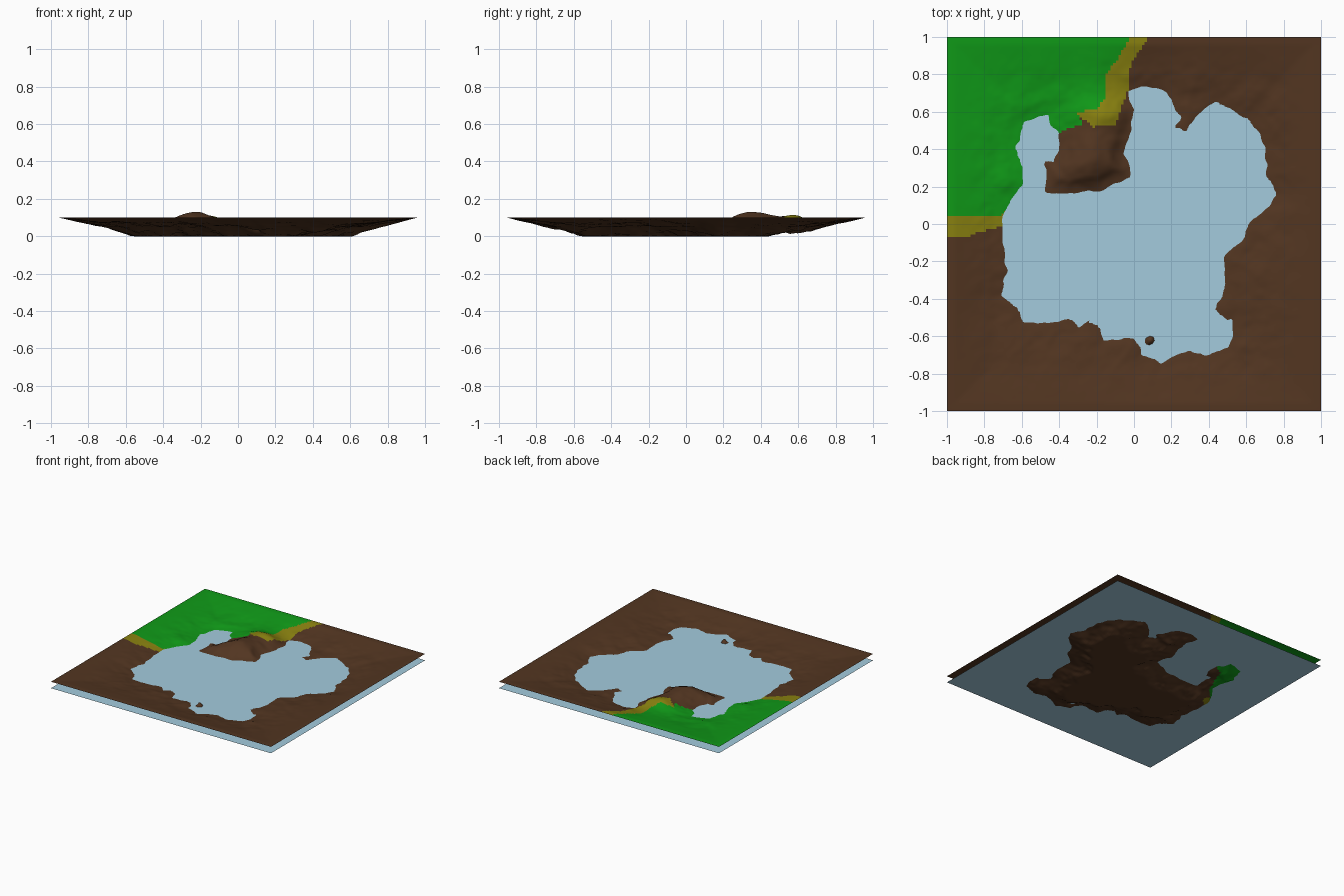
import bpy, bmesh, math
from mathutils import Vector, noise

if "Cube" in bpy.data.objects:
    bpy.data.objects.remove(bpy.data.objects["Cube"])

N = 144            # terrain grid cells per side
WATER = 0.047      # water level
RIM = 0.10         # height of the flat outer rim

# Shoreline traced clockwise from the top
SHORE = [(-.03, .71), (.04, .74), (.14, .72), (.20, .67), (.21, .61), (.25, .57), (.22, .52),
         (.29, .48), (.30, .53), (.33, .57), (.38, .62), (.44, .65), (.52, .61), (.61, .56),
         (.67, .48), (.70, .40), (.71, .26), (.76, .16), (.72, .09), (.61, 0), (.58, -.09),
         (.47, -.18), (.49, -.30), (.47, -.38), (.43, -.46), (.49, -.52), (.53, -.50),
         (.53, -.59), (.50, -.66), (.40, -.70), (.29, -.68), (.14, -.74), (.04, -.70),
         (.03, -.65), (0, -.61), (-.16, -.62), (-.19, -.54), (-.24, -.51), (-.29, -.55),
         (-.34, -.50), (-.45, -.53), (-.59, -.52), (-.62, -.45), (-.71, -.38), (-.68, -.25),
         (-.70, -.09), (-.71, .02), (-.66, .13), (-.59, .21), (-.60, .32), (-.63, .40),
         (-.59, .54), (-.46, .59), (-.45, .53), (-.40, .49), (-.40, .40), (-.43, .33),
         (-.49, .34), (-.47, .29), (-.48, .17), (-.34, .16), (-.26, .18), (-.18, .17),
         (-.12, .21), (-.02, .25), (-.02, .31), (-.06, .38), (-.02, .48), (0, .61)]
# Ground colour regions
GRASS = [(-1.1, 1.1), (0, 1.1), (-.03, .98), (-.09, .88), (-.15, .80), (-.15, .68), (-.20, .61),
         (-.31, .60), (-.27, .54), (-.40, .49), (-.47, .45), (-.57, .20), (-.72, .04), (-1.1, .04)]
SAND = [[(-.1, 1.1), (.10, 1.1), (.07, .99), (-.02, .85), (-.03, .72), (-.07, .62), (-.10, .53),
         (-.22, .52), (-.33, .61), (-.2, .8)],
        [(-1.1, .06), (-.6, .10), (-.69, -.01), (-.85, -.05), (-.9, -.07), (-1.1, -.07)]]


def inside(poly, x, y):
    hit = False
    for i, (x1, y1) in enumerate(poly):
        x0, y0 = poly[i - 1]
        if (y0 > y) != (y1 > y) and x < (x1 - x0) * (y - y0) / (y1 - y0) + x0:
            hit = not hit
    return hit


def shore_distance(x, y):
    """Signed distance to the shoreline: positive on land."""
    best = 9.0
    for i, (bx, by) in enumerate(SHORE):
        ax, ay = SHORE[i - 1]
        dx, dy = bx - ax, by - ay
        t = max(0, min(1, ((x - ax) * dx + (y - ay) * dy) / (dx * dx + dy * dy)))
        best = min(best, (ax + t * dx - x) ** 2 + (ay + t * dy - y) ** 2)
    return math.sqrt(best) * (-1 if inside(SHORE, x, y) else 1)


def bump(x, y, cx, cy, sx, sy):
    return math.exp(-((x - cx) / sx) ** 2 - ((y - cy) / sy) ** 2)


def height(x, y):
    p = Vector((x, y, 0))
    d = shore_distance(x, y)
    edge = max(0.0, 0.96 - max(abs(x), abs(y)))
    rough = noise.fractal(p * 7, 1.0, 2.0, 4)
    d += 0.012 * noise.noise(p * 22)
    if d < 0:   # lake bed, flat at the bottom
        z = WATER + 0.31 * d + 0.02 * rough * min(1, -d * 8)
        z += 0.05 * bump(x, y, .09, -.62, .022, .022)
        return max(0.0, z)
    z = WATER + (RIM - WATER) * d / (d + edge + 1e-6)
    on_land = min(1, d / 0.07)
    z += on_land * (0.062 * bump(x, y, -.21, .38, .15, .13)
                    + 0.03 * bump(x, y, -.30, .27, .16, .10)
                    + 0.045 * bump(x, y, -.17, .58, .13, .08))
    if edge > 0:
        z += 0.011 * rough * on_land * min(1, edge * 4) * math.exp(-d * 2)
    hill = bump(x, y, -.21, .40, .3, .3)
    return min(z, RIM + 0.03 * min(1, hill * 1.1))


def material(name, rgb):
    m = bpy.data.materials.new(name)
    m.diffuse_color = (*rgb, 1)
    m.use_nodes = True
    m.node_tree.nodes["Principled BSDF"].inputs["Base Color"].default_value = m.diffuse_color
    return m


def sheet(name, cells, mats):
    bm = bmesh.new()
    bmesh.ops.create_grid(bm, x_segments=cells, y_segments=cells, size=1)
    me = bpy.data.meshes.new(name)
    ob = bpy.data.objects.new(name, me)
    bpy.context.collection.objects.link(ob)
    for m in mats:
        me.materials.append(m)
    return bm, me, ob


# Terrain basin
bm, me, terrain = sheet("terrain", N, [material("soil", (.085, .036, .015)),
                                       material("grass", (.005, .32, .009)),
                                       material("sand", (.25, .22, .005))])
for v in bm.verts:
    v.co.z = height(v.co.x, v.co.y)
for f in bm.faces:
    c = f.calc_center_median()
    f.smooth = True
    if inside(GRASS, c.x, c.y):
        f.material_index = 1
    elif any(inside(s, c.x, c.y) for s in SAND):
        f.material_index = 2
bm.to_mesh(me)
bm.free()

# Water surface
bm, me, water = sheet("water", 1, [material("water_blue", (.37, .60, .73))])
for v in bm.verts:
    v.co.z = WATER
bm.to_mesh(me)
bm.free()
